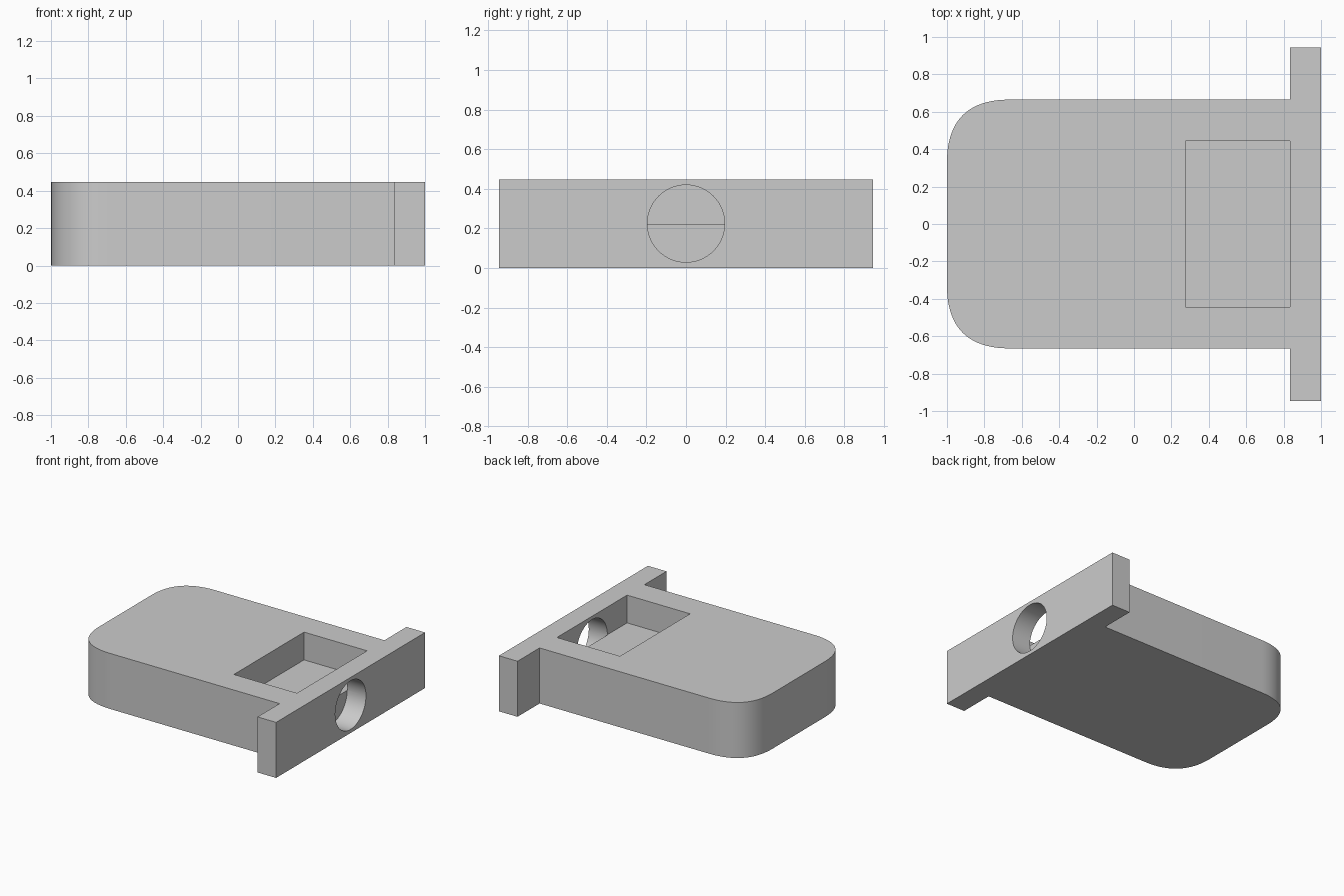
import bpy, bmesh, math
from mathutils import Vector, Matrix

cube = bpy.data.objects.get("Cube")
if cube:
    bpy.data.objects.remove(cube, do_unlink=True)

HEIGHT, HALF_BODY, HALF_FLANGE = 0.446, 0.665, 0.945
FLANGE_X, CORNER, FLOOR = 0.835, 0.335, 0.223

grey = bpy.data.materials.new("light grey")
grey.use_nodes = True
grey.diffuse_color = (0.6, 0.6, 0.6, 1)
grey.node_tree.nodes["Principled BSDF"].inputs["Base Color"].default_value = (0.6, 0.6, 0.6, 1)


def make_object(name, bm):
    bmesh.ops.recalc_face_normals(bm, faces=bm.faces)
    mesh = bpy.data.meshes.new(name)
    bm.to_mesh(mesh)
    bm.free()
    mesh.materials.append(grey)
    obj = bpy.data.objects.new(name, mesh)
    bpy.context.collection.objects.link(obj)
    return obj


def extrude_outline(name, points, bottom, top):
    bm = bmesh.new()
    face = bm.faces.new([bm.verts.new((x, y, bottom)) for x, y in points])
    result = bmesh.ops.extrude_face_region(bm, geom=[face])
    verts = [v for v in result["geom"] if isinstance(v, bmesh.types.BMVert)]
    bmesh.ops.translate(bm, verts=verts, vec=(0, 0, top - bottom))
    return make_object(name, bm)


# Half outline: flange, straight side, soft rounded corner
half = [(1, HALF_FLANGE), (FLANGE_X, HALF_FLANGE), (FLANGE_X, HALF_BODY)]
start = Vector((CORNER - 1, HALF_BODY))
control = Vector((-1, HALF_BODY))
end = Vector((-1, HALF_BODY - CORNER))
STEPS = 20
for i in range(STEPS + 1):
    t = i / STEPS
    p = start * (1 - t) ** 2 + control * 2 * t * (1 - t) + end * t * t
    half.append((p.x, p.y))
outline = half + [(x, -y) for x, y in reversed(half)]
body = extrude_outline("flanged_body", outline, 0, HEIGHT)

# Rectangular pocket open at the top
pocket = extrude_outline(
    "pocket_cutter",
    [(0.275, -0.445), (FLANGE_X, -0.445), (FLANGE_X, 0.445), (0.275, 0.445)],
    FLOOR, HEIGHT + 0.2)

# Round hole through the flange into the pocket
bm = bmesh.new()
hole_start, hole_end = FLANGE_X - 0.002, 1.2
bmesh.ops.create_cone(
    bm, cap_ends=True, segments=64, radius1=0.195, radius2=0.195,
    depth=hole_end - hole_start,
    matrix=Matrix.Translation(((hole_start + hole_end) / 2, 0, FLOOR + 0.001))
    @ Matrix.Rotation(math.pi / 2, 4, "Y"))
hole = make_object("hole_cutter", bm)

# Cut and apply
bpy.ops.object.select_all(action="DESELECT")
bpy.context.view_layer.objects.active = body
body.select_set(True)
for cutter in (pocket, hole):
    cutter.hide_render = True
    mod = body.modifiers.new(cutter.name, "BOOLEAN")
    mod.operation, mod.solver, mod.object = "DIFFERENCE", "EXACT", cutter
    bpy.ops.object.modifier_apply(modifier=mod.name)
    bpy.data.objects.remove(cutter, do_unlink=True)

bpy.ops.object.shade_smooth_by_angle(angle=math.radians(30))
